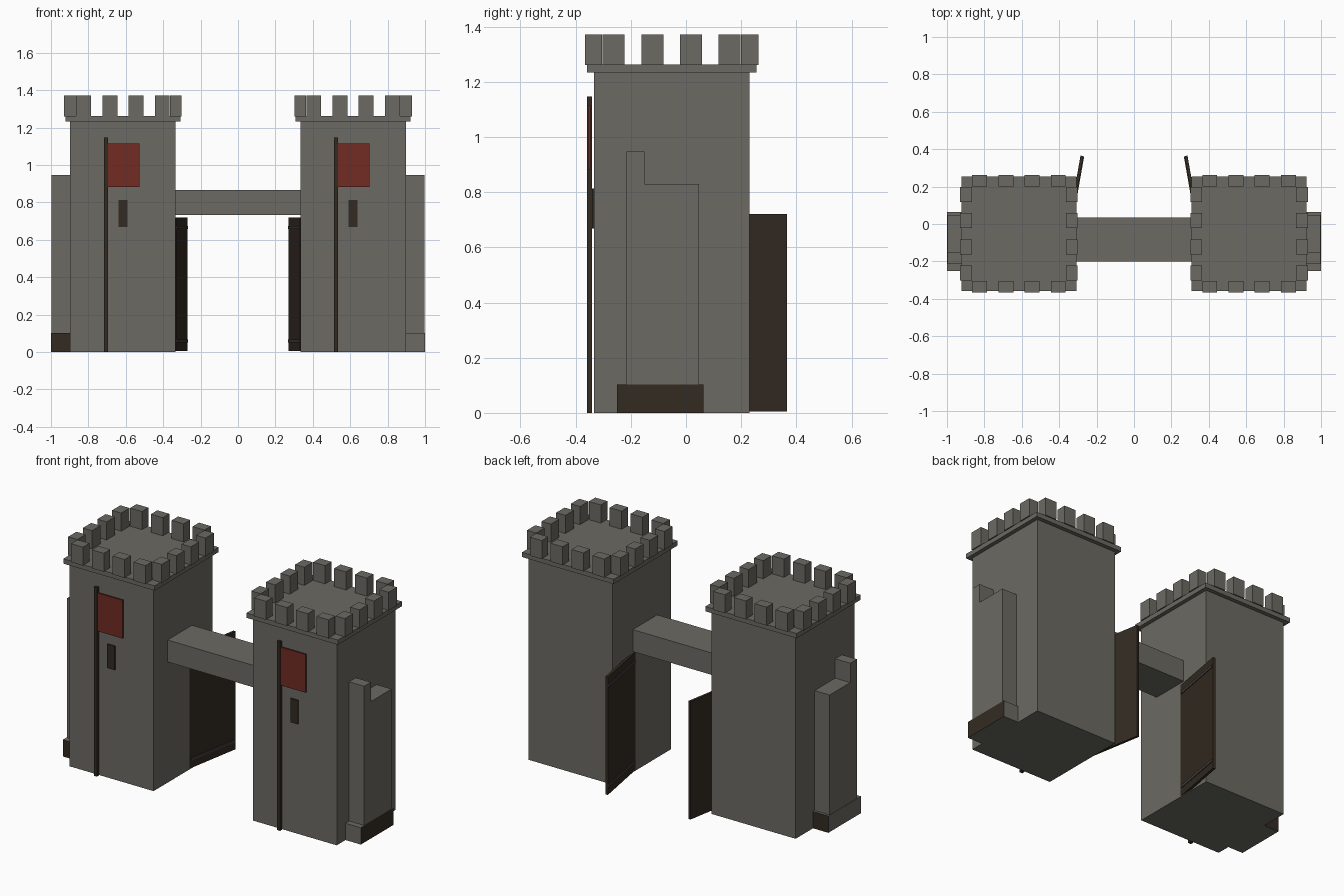
import bpy, bmesh, math
from mathutils import Matrix

if "Cube" in bpy.data.objects:
    bpy.data.objects.remove(bpy.data.objects["Cube"])


def material(name, rgb):
    m = bpy.data.materials.new(name)
    m.diffuse_color = (*rgb, 1.0)
    m.use_nodes = True
    m.node_tree.nodes["Principled BSDF"].inputs["Base Color"].default_value = m.diffuse_color
    return m


STONE = material("grey stone", (0.147, 0.143, 0.124))
WOOD = material("dark wood", (0.034, 0.024, 0.016))
RED = material("red cloth", (0.165, 0.025, 0.016))
IRON = material("dark iron", (0.05, 0.047, 0.044))


def boxes(name, spans, *mats, matrix=None):
    """One object made of boxes given as (x0, x1, y0, y1, z0, z1)."""
    bm = bmesh.new()
    for x0, x1, y0, y1, z0, z1 in spans:
        size = Matrix.Diagonal((abs(x1 - x0), abs(y1 - y0), abs(z1 - z0), 1))
        mid = Matrix.Translation(((x0 + x1) / 2, (y0 + y1) / 2, (z0 + z1) / 2))
        bmesh.ops.create_cube(bm, size=1, matrix=mid @ size)
    if matrix:
        bm.transform(matrix)
    me = bpy.data.meshes.new(name)
    bm.to_mesh(me)
    bm.free()
    for m in mats:
        me.materials.append(m)
    ob = bpy.data.objects.new(name, me)
    bpy.context.collection.objects.link(ob)
    return ob


CY = -0.052     # tower centre in y
HALF = 0.282    # tower half width

for side, s in (("left", -1), ("right", 1)):
    cx = 0.615 * s

    # Tower body and roof slab
    boxes(side + "_tower", [(cx - HALF, cx + HALF, CY - HALF, CY + HALF, 0, 1.235)], STONE)
    boxes(side + "_cornice", [(cx - 0.307, cx + 0.307, CY - 0.307, CY + 0.307, 1.233, 1.262)], STONE)

    # Battlements: four merlons on every side
    merlons = []
    for t in (-0.21, -0.07, 0.07, 0.21):
        a, b = t - 0.04, t + 0.04
        for d in (-1, 1):
            i, o = sorted((0.252 * d, 0.314 * d))
            merlons.append((cx + a, cx + b, CY + i, CY + o, 1.26, 1.372))
            merlons.append((cx + i, cx + o, CY + a, CY + b, 1.26, 1.372))
    boxes(side + "_battlements", merlons, STONE)

    # Stepped buttress on the outer wall
    boxes(side + "_buttress", [(0.88 * s, 0.998 * s, -0.215, -0.15, 0, 0.947),
                               (0.88 * s, 0.998 * s, -0.15, 0.048, 0, 0.83)], STONE)

    # Buttress footing, wooden outward on the right and on the ends on the left
    foot = boxes(side + "_footing", [(0.88 * s, 1.0 * s, -0.25, 0.063, 0, 0.102)], STONE, WOOD)
    for p in foot.data.polygons:
        wooden = p.normal.x > 0.5 if s > 0 else abs(p.normal.y) > 0.5
        p.material_index = 1 if wooden else 0

    # Arrow slit, flag pole and banner on the front
    boxes(side + "_arrow_slit", [(cx - 0.025, cx + 0.025, -0.341, -0.332, 0.668, 0.813)], WOOD)
    boxes(side + "_flag_pole", [(cx - 0.102, cx - 0.081, -0.359, -0.341, 0, 1.146)], WOOD)
    boxes(side + "_banner", [(cx - 0.085, cx + 0.088, -0.355, -0.346, 0.882, 1.114)], RED)

    # Open gate leaf with two iron bands, swung ten degrees from the wall
    swing = Matrix.Translation((0.278 * s, 0.3646, 0)) @ Matrix.Rotation(math.radians(10 * s), 4, 'Z')
    boxes(side + "_gate_leaf", [(-0.008, 0.008, -0.36, 0, 0.005, 0.72)], WOOD, matrix=swing)
    boxes(side + "_gate_bands", [(-0.007 * s, -0.012 * s, -0.35, -0.004, z, z + 0.018)
                                 for z in (0.05, 0.657)], IRON, matrix=swing)

# Bridge joining the towers
boxes("bridge", [(-0.34, 0.34, -0.2, 0.035, 0.733, 0.866)], STONE)
